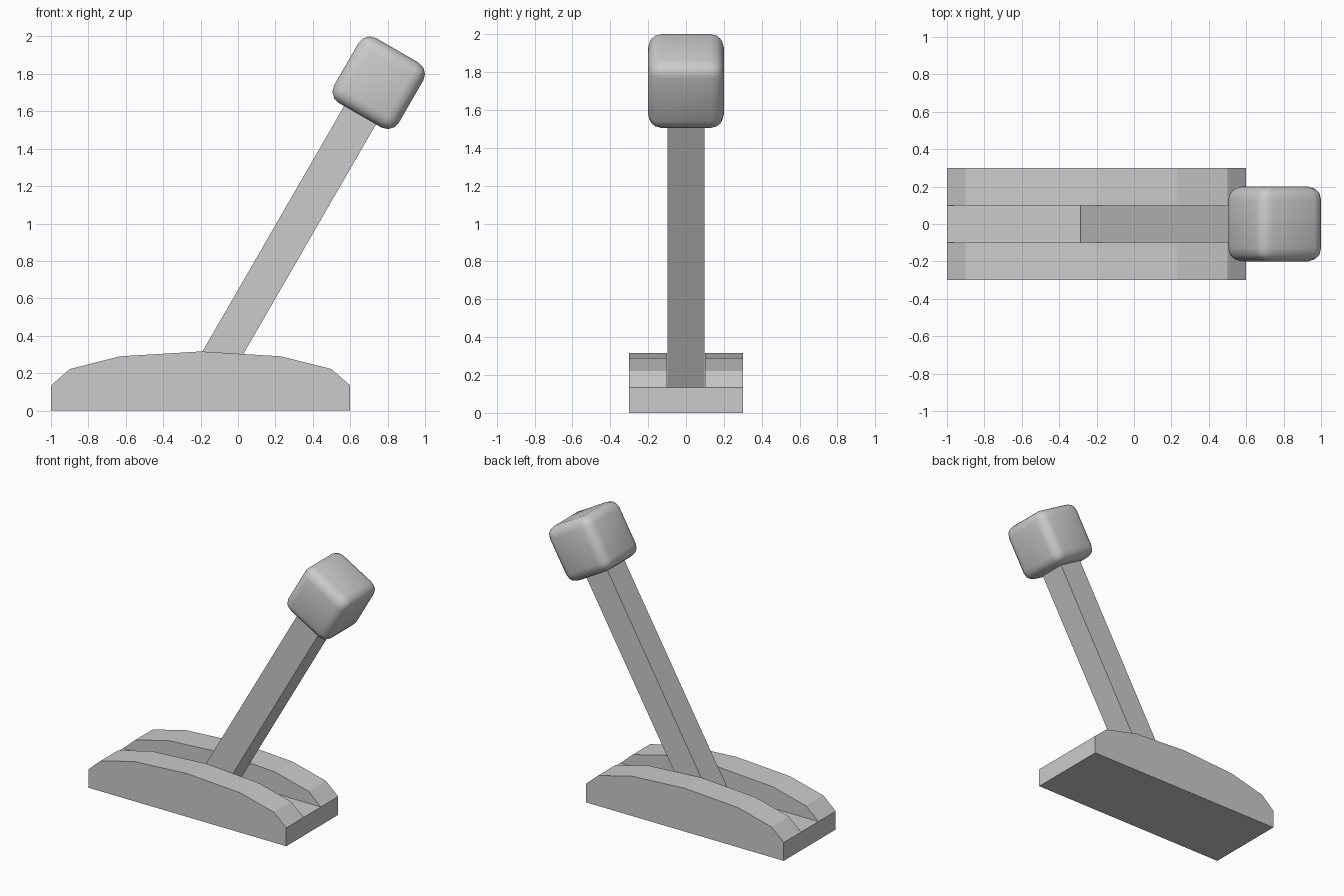
import bpy, bmesh
from math import radians
from mathutils import Matrix, Vector

if "Cube" in bpy.data.objects:
    bpy.data.objects.remove(bpy.data.objects["Cube"])

TILT = Matrix.Rotation(radians(30), 4, 'Y')
KNOB = Vector((0.7525, 0, 1.7525))


def finish(name, bm):
    bmesh.ops.recalc_face_normals(bm, faces=bm.faces)
    mesh = bpy.data.meshes.new(name)
    bm.to_mesh(mesh)
    bm.free()
    ob = bpy.data.objects.new(name, mesh)
    bpy.context.collection.objects.link(ob)
    return ob


# Base: slotted cross-section lofted along an arched profile
FLOOR, SLOT, HALF, MID = 0.134, 0.1, 0.3, -0.2
arch = [(0.8, FLOOR), (0.7, 0.222), (0.43, 0.29), (0, 0.316)]
stations = [(MID - d, z) for d, z in arch] + [(MID + d, z) for d, z in arch[-2::-1]]
bm = bmesh.new()
loops = []
for x, z in stations:
    section = [(-HALF, 0), (-HALF, z), (-SLOT, z), (-SLOT, FLOOR),
               (SLOT, FLOOR), (SLOT, z), (HALF, z), (HALF, 0)]
    loops.append([bm.verts.new((x, y, h)) for y, h in section])
for a, b in zip(loops, loops[1:]):
    for i in range(8):
        j = (i + 1) % 8
        bm.faces.new((a[i], a[j], b[j], b[i]))
bm.faces.new(loops[0])
bm.faces.new(loops[-1])
bmesh.ops.remove_doubles(bm, verts=bm.verts, dist=0.0005)
bmesh.ops.dissolve_limit(bm, angle_limit=radians(1), verts=bm.verts, edges=bm.edges)
finish("base", bm)

# Lever: square bar tilted forward, running from the slot into the knob
bm = bmesh.new()
length = 1.81
bmesh.ops.create_cube(bm, size=1, matrix=Matrix.Translation(KNOB) @ TILT
                      @ Matrix.Translation((0, 0, -0.1 - length / 2))
                      @ Matrix.Diagonal((0.196, 0.196, length, 1)))
finish("lever", bm)

# Knob: rounded cube on the lever's axis
bm = bmesh.new()
bmesh.ops.create_cube(bm, size=0.4)
knob = finish("knob", bm)
knob.matrix_world = Matrix.Translation(KNOB) @ TILT
bevel = knob.modifiers.new("rounding", 'BEVEL')
bevel.width = 0.07
bevel.segments = 3
bpy.context.view_layer.objects.active = knob
knob.select_set(True)
bpy.ops.object.modifier_apply(modifier=bevel.name)
bpy.ops.object.shade_smooth_by_angle(angle=radians(35))
